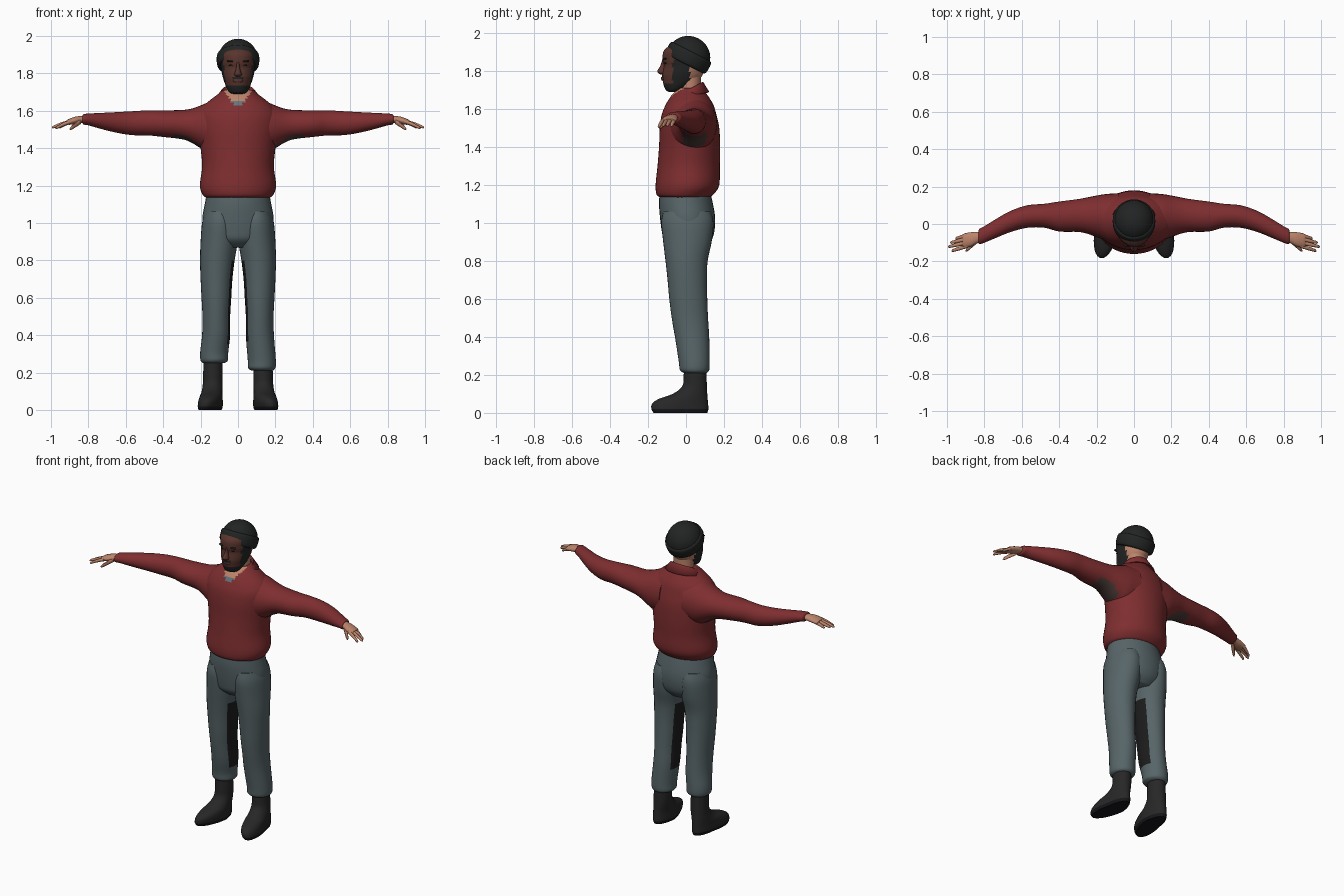
import bpy, bmesh, math
from mathutils import Vector, Matrix

cube = bpy.data.objects.get("Cube")
if cube:
    bpy.data.objects.remove(cube)


def material(name, r, g, b):
    m = bpy.data.materials.new(name)
    m.use_nodes = True
    m.diffuse_color = (r, g, b, 1)
    bsdf = m.node_tree.nodes["Principled BSDF"]
    bsdf.inputs["Base Color"].default_value = (r, g, b, 1)
    bsdf.inputs["Roughness"].default_value = 0.9
    return m


RED = material("jacket red", .21, .027, .029)
STAIN = material("underarm brown", .07, .045, .038)
GREY = material("trouser grey", .095, .13, .138)
DARK = material("inseam black", .012, .012, .012)
BOOT = material("boot black", .02, .02, .02)
SOLE = material("sole black", .008, .008, .01)
KNIT = material("knit black", .016, .017, .017)
SKIN = material("hand skin", .5, .23, .145)
FACE = material("face brown", .1, .035, .026)
SHIRT = material("shirt blue", .13, .18, .2)


def finish(bm, name, mats, rule=None, angle=50):
    bmesh.ops.recalc_face_normals(bm, faces=bm.faces[:])
    bm.normal_update()
    if rule:
        for f in bm.faces:
            f.material_index = rule(f.calc_center_median(), f.normal)
    me = bpy.data.meshes.new(name)
    bm.to_mesh(me)
    bm.free()
    for m in mats:
        me.materials.append(m)
    me.shade_smooth()
    me.set_sharp_from_angle(angle=math.radians(angle))
    ob = bpy.data.objects.new(name, me)
    bpy.context.collection.objects.link(ob)
    return ob


def smooth_rings(rings, steps):
    """Catmull-Rom interpolation between cross-sections."""
    out = []
    last = len(rings) - 1
    for i in range(last):
        p0, p1, p2, p3 = (rings[min(max(j, 0), last)] for j in range(i - 1, i + 3))
        for k in range(steps):
            t = k / steps
            out.append([b + t / 2 * (c - a + t * (2*a - 5*b + 4*c - d + t * (3*(b - c) + d - a)))
                        for a, b, c, d in zip(p0, p1, p2, p3)])
    return out + [rings[last]]


def loft(name, rings, mats, axis="z", side=1, n=32, steps=4, rule=None, warp=None):
    """Rings are (position, min a, max a, min b, max b) of an ellipse across the axis."""
    bm = bmesh.new()
    loops = []
    for t, a0, a1, b0, b1 in smooth_rings(rings, steps):
        loop = []
        for k in range(n):
            w = math.tau * k / n
            a = (a0 + a1) / 2 + (a1 - a0) / 2 * math.cos(w)
            b = (b0 + b1) / 2 + (b1 - b0) / 2 * math.sin(w)
            co = Vector((a, b, t) if axis == "z" else (t, a, b))
            if warp:
                co = warp(co)
            co.x *= side
            loop.append(bm.verts.new(co))
        loops.append(loop)
    for lo, hi in zip(loops, loops[1:]):
        for k in range(n):
            bm.faces.new((lo[k], lo[k - 1], hi[k - 1], hi[k]))
    bm.faces.new(loops[0])
    bm.faces.new(loops[-1])
    return finish(bm, name, mats, rule)


def sym(rows):
    """Rings symmetric in x: (z, half width, min y, max y)."""
    return [(z, -w, w, y0, y1) for z, w, y0, y1 in rows]


# Jacket body, with the open neck coloured by a V rule
def neck_rule(c, nrm):
    if c.y < -.01 and abs(c.x) < (c.z - 1.61) * .8:
        return 2 if c.z > 1.65 else 1
    return 0


loft("jacket_body", sym([
    (1.135, .17, -.135, .12), (1.15, .188, -.155, .145), (1.2, .204, -.16, .175),
    (1.3, .192, -.15, .178), (1.4, .2, -.142, .18), (1.5, .215, -.138, .175),
    (1.57, .215, -.128, .16), (1.62, .19, -.108, .145), (1.66, .145, -.085, .122),
    (1.69, .105, -.06, .1), (1.71, .08, -.04, .085)]),
    [RED, SHIRT, SKIN], steps=5, n=48, rule=neck_rule)

# Folded collar with pointed wings
bm = bmesh.new()
rows = []
for k in range(33):
    t = k / 16 - 1
    a = t * math.radians(158)
    s, c = math.sin(a), math.cos(a)
    wing = abs(t) ** 6
    top = Vector((.09 * s, .012 + .078 * c, 1.698 + .042 * c))
    low = Vector((.118 * s + .03 * wing * t, .014 + .105 * c - .015 * wing,
                  1.668 + .02 * c - .042 * wing))
    inner = Vector((.075 * s, .012 + .065 * c, 1.665 + .03 * c))
    rows.append([bm.verts.new(p) for p in (inner, top, low)])
for p, q in zip(rows, rows[1:]):
    for j in range(2):
        bm.faces.new((p[j], q[j], q[j + 1], p[j + 1]))
collar = finish(bm, "collar", [RED])
solid = collar.modifiers.new("thickness", "SOLIDIFY")
solid.thickness = .008
solid.offset = 0

# Neck and head, bearded along the jaw
loft("neck", sym([(1.62, .07, -.05, .085), (1.7, .064, -.035, .078), (1.82, .064, -.04, .08)]), [SKIN])


def head_rule(c, nrm):
    if c.y > .02:
        return 1
    jaw = c.z < 1.735 or (c.y > -.07 and c.z < 1.86)
    lip = 1.772 < c.z < 1.782 and abs(c.x) < .03
    return 2 if jaw or lip else 0


loft("head", sym([
    (1.69, .025, -.09, -.045), (1.698, .045, -.105, -.02), (1.72, .06, -.116, .02),
    (1.745, .07, -.122, .06), (1.775, .08, -.126, .085), (1.8, .086, -.122, .095),
    (1.83, .09, -.117, .1), (1.86, .092, -.123, .1), (1.91, .09, -.115, .1),
    (1.95, .05, -.06, .06)]), [FACE, SKIN, KNIT], steps=5, n=48, rule=head_rule)
loft("nose", sym([(1.782, .008, -.135, -.11), (1.79, .02, -.147, -.1), (1.802, .018, -.15, -.1),
                  (1.83, .01, -.134, -.1), (1.865, .007, -.124, -.1)]), [FACE], n=16)
loft("lips", sym([(1.75, .012, -.127, -.118), (1.758, .026, -.131, -.105),
                  (1.768, .022, -.131, -.108)]), [FACE], n=16)
for s, label in ((1, "left"), (-1, "right")):
    loft(label + "_eye", [(1.838, .03, .042, -.112, -.104), (1.842, .022, .049, -.114, -.1),
                          (1.847, .028, .044, -.113, -.104)], [KNIT], side=s, n=12)
    loft(label + "_brow", [(1.86, .02, .058, -.118, -.1), (1.864, .018, .06, -.121, -.1),
                           (1.868, .022, .058, -.118, -.1)], [KNIT], side=s, n=12)

# Knitted hat: dome and rolled band, tilted backwards
tilt = Matrix.Translation((0, -.004, 1.838)) @ Matrix.Rotation(math.radians(-27), 4, "X")


def tilted(co):
    return tilt @ co


def circle_rings(rows):
    return [(z, -w, w, -w * 1.07, w * 1.07) for z, w in rows]


loft("hat_dome", circle_rings([(.04 + .11 * math.sin(a), max(.107 * math.cos(a), .002))
                               for a in (i * math.pi / 16 for i in range(9))]),
     [KNIT], warp=tilted)
loft("hat_band", circle_rings([(-.002, .098), (.003, .108), (.02, .113), (.05, .114),
                               (.066, .111), (.072, .103)]), [KNIT], warp=tilted)

# Trouser seat
loft("trouser_seat", sym([
    (.87, .1, -.07, .1), (.91, .16, -.115, .135), (.96, .185, -.128, .15), (1.03, .19, -.137, .153),
    (1.1, .178, -.142, .142), (1.17, .165, -.138, .125)]), [GREY])


def splay(co):
    """Turn the toes outward near the ground."""
    co.x -= .2 * min(co.y, 0) * max(0, 1 - co.z / .2)
    return co


for s, label, cuff in ((1, "left", .21), (-1, "right", .25)):
    # Trouser leg gathered at the cuff, dark along the inseam
    def inseam(c, nrm, s=s):
        return 1 if nrm.x * s < -.88 and .36 < c.z < .8 else 0

    loft(label + "_trouser_leg", [
        (cuff, .075, .185, -.01, .108), (cuff + .015, .054, .2, -.032, .122),
        (cuff + .06, .052, .202, -.038, .125), (.4, .042, .192, -.058, .122),
        (.5, .042, .19, -.075, .116), (.6, .036, .195, -.088, .112), (.7, .03, .2, -.097, .11),
        (.8, .018, .203, -.108, .114), (.9, .002, .2, -.12, .135), (1.0, .0, .192, -.13, .145),
        (1.06, .02, .175, -.12, .13)], [GREY, DARK], side=s, rule=inseam)

    # Boot
    loft(label + "_boot", [
        (0, .086, .198, -.17, .112), (.02, .08, .204, -.182, .118), (.05, .08, .203, -.178, .116),
        (.075, .082, .2, -.14, .114), (.1, .084, .194, -.07, .112), (.14, .083, .188, -.02, .11),
        (.2, .082, .186, -.012, .108), (.3, .085, .184, -.01, .104)],
        [BOOT, SOLE], side=s, warp=splay, rule=lambda c, nrm: 1 if c.z < .02 else 0)

    # Sleeve
    def underarm(c, nrm):
        return 1 if nrm.z < -.72 and .2 < abs(c.x) < .36 else 0

    loft(label + "_sleeve", [
        (.08, -.09, .165, 1.38, 1.66), (.15, -.085, .16, 1.375, 1.648), (.2, -.07, .152, 1.4, 1.628),
        (.25, -.052, .142, 1.43, 1.611), (.3, -.042, .133, 1.448, 1.604), (.4, -.04, .12, 1.46, 1.602),
        (.48, -.02, .108, 1.468, 1.602), (.57, -.02, .1, 1.47, 1.597), (.66, -.043, .07, 1.485, 1.592),
        (.74, -.075, .025, 1.505, 1.588), (.8, -.1, -.012, 1.522, 1.585), (.825, -.108, -.025, 1.526, 1.582),
        (.832, -.1, -.038, 1.535, 1.575)], [RED, STAIN], "x", s, rule=underarm)

    # Hand: palm, four spread fingers and a thumb
    loft(label + "_palm", [
        (.8, -.095, -.04, 1.535, 1.575), (.84, -.104, -.042, 1.534, 1.572),
        (.87, -.12, -.044, 1.528, 1.568), (.905, -.126, -.05, 1.525, 1.556),
        (.918, -.118, -.058, 1.53, 1.548)], [SKIN], "x", s, n=20)
    for i, (tip, drop) in enumerate(((.955, .032), (.983, .03), (.995, .032), (.975, .036))):
        y0, y1 = -.06 - .019 * i, -.078 - .022 * i
        path = []
        for u, r in ((0, .011), (.4, .0105), (.75, .009), (.94, .007), (1, .002)):
            x, y, z = .89 + (tip - .89) * u, y0 + (y1 - y0) * u, 1.542 - drop * u ** 1.3
            path.append((x, y - r, y + r, z - r, z + r))
        loft(f"{label}_finger_{i + 1}", path, [SKIN], "x", s, n=10, steps=2)
    thumb = []
    for u, r in ((0, .016), (.5, .014), (.85, .011), (1, .003)):
        x, y, z = .84 + .06 * u, -.088 - .055 * u, 1.545 - .043 * u
        thumb.append((x, y - r, y + r, z - r, z + r))
    loft(label + "_thumb", thumb, [SKIN], "x", s, n=10, steps=2)
